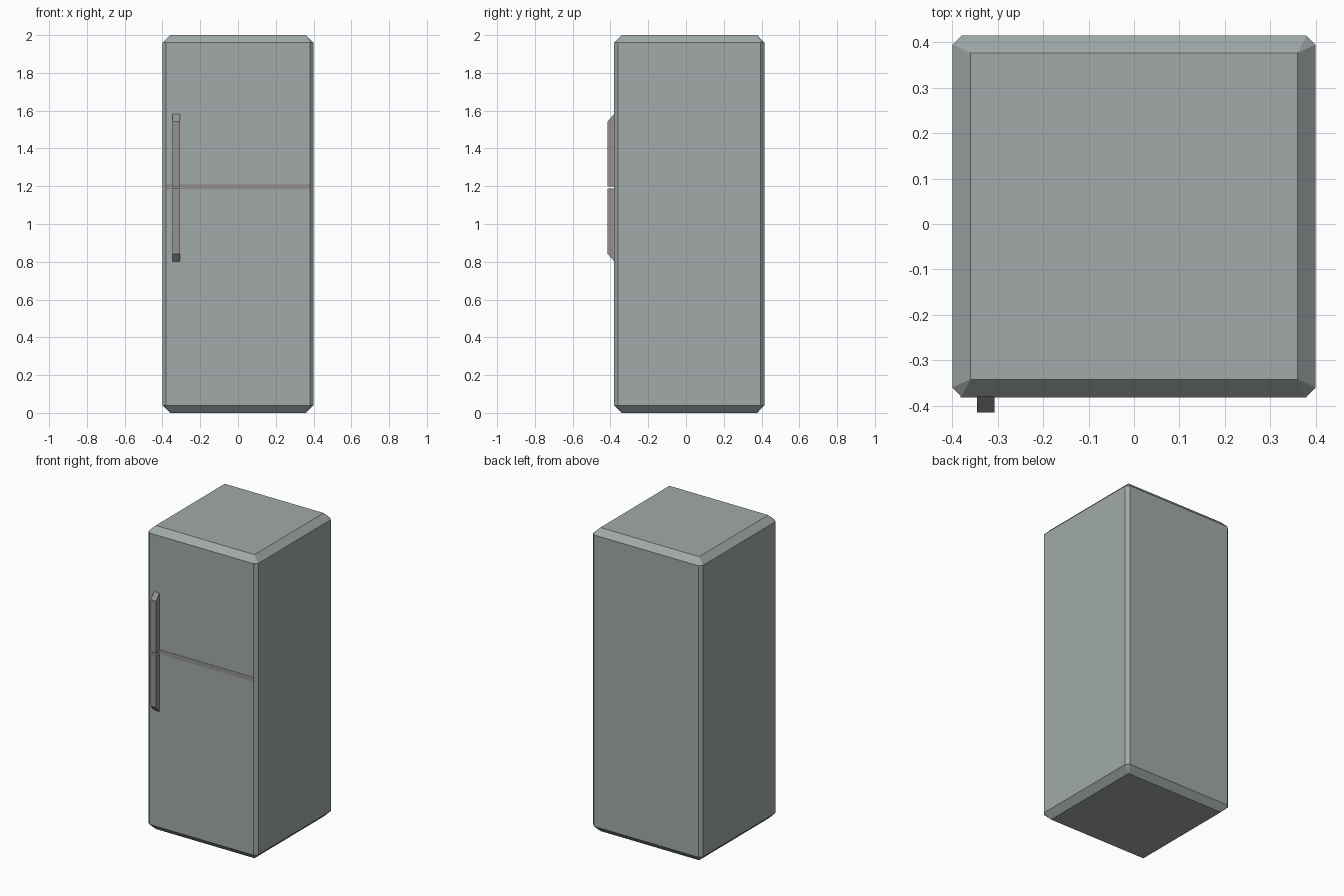
import bpy, bmesh

if "Cube" in bpy.data.objects:
    bpy.data.objects.remove(bpy.data.objects["Cube"])


def material(name, rgb):
    m = bpy.data.materials.new(name)
    m.diffuse_color = (*rgb, 1)
    m.use_nodes = True
    m.node_tree.nodes["Principled BSDF"].inputs["Base Color"].default_value = m.diffuse_color
    return m


def hull(name, points, mat):
    """Flat-faced convex solid around a few points."""
    bm = bmesh.new()
    for p in points:
        bm.verts.new(p)
    bmesh.ops.convex_hull(bm, input=bm.verts[:])
    bmesh.ops.dissolve_limit(bm, angle_limit=0.01, verts=bm.verts[:], edges=bm.edges[:])
    bmesh.ops.recalc_face_normals(bm, faces=bm.faces[:])
    me = bpy.data.meshes.new(name)
    bm.to_mesh(me)
    bm.free()
    me.materials.append(mat)
    ob = bpy.data.objects.new(name, me)
    bpy.context.collection.objects.link(ob)
    return ob


body_mat = material("body_grey", (0.36, 0.40, 0.40))
trim_mat = material("trim_grey", (0.31, 0.29, 0.29))

# Cabinet: octagonal wall section, drawn in to a rectangle at top and bottom
CY = 0.0175
W, D = 0.40, 0.3975
pts = []
for sx in (-1, 1):
    for sy in (-1, 1):
        for z_end, z_wall in ((0, 0.04), (2, 1.96)):
            pts += [(sx * (W - 0.04), CY + sy * (D - 0.038), z_end),
                    (sx * (W - 0.02), CY + sy * D, z_wall),
                    (sx * W, CY + sy * (D - 0.02), z_wall)]
hull("cabinet", pts, body_mat)

FRONT = CY - D

# Strip between the two doors
hull("door_gap_strip", [(x, y, z) for x in (-0.382, 0.38)
                        for y in (FRONT - 0.002, FRONT + 0.01)
                        for z in (1.182, 1.212)], trim_mat)

# Handles: flat bars whose far ends slope back to the door
for name, near, far, slope in (("upper_handle", 1.198, 1.583, 0.04),
                               ("lower_handle", 1.187, 0.802, -0.04)):
    profile = [(FRONT + 0.005, near), (-0.415, near),
               (-0.415, far - slope), (FRONT, far), (FRONT + 0.005, far)]
    hull(name, [(x, y, z) for x in (-0.346, -0.307) for y, z in profile], trim_mat)
